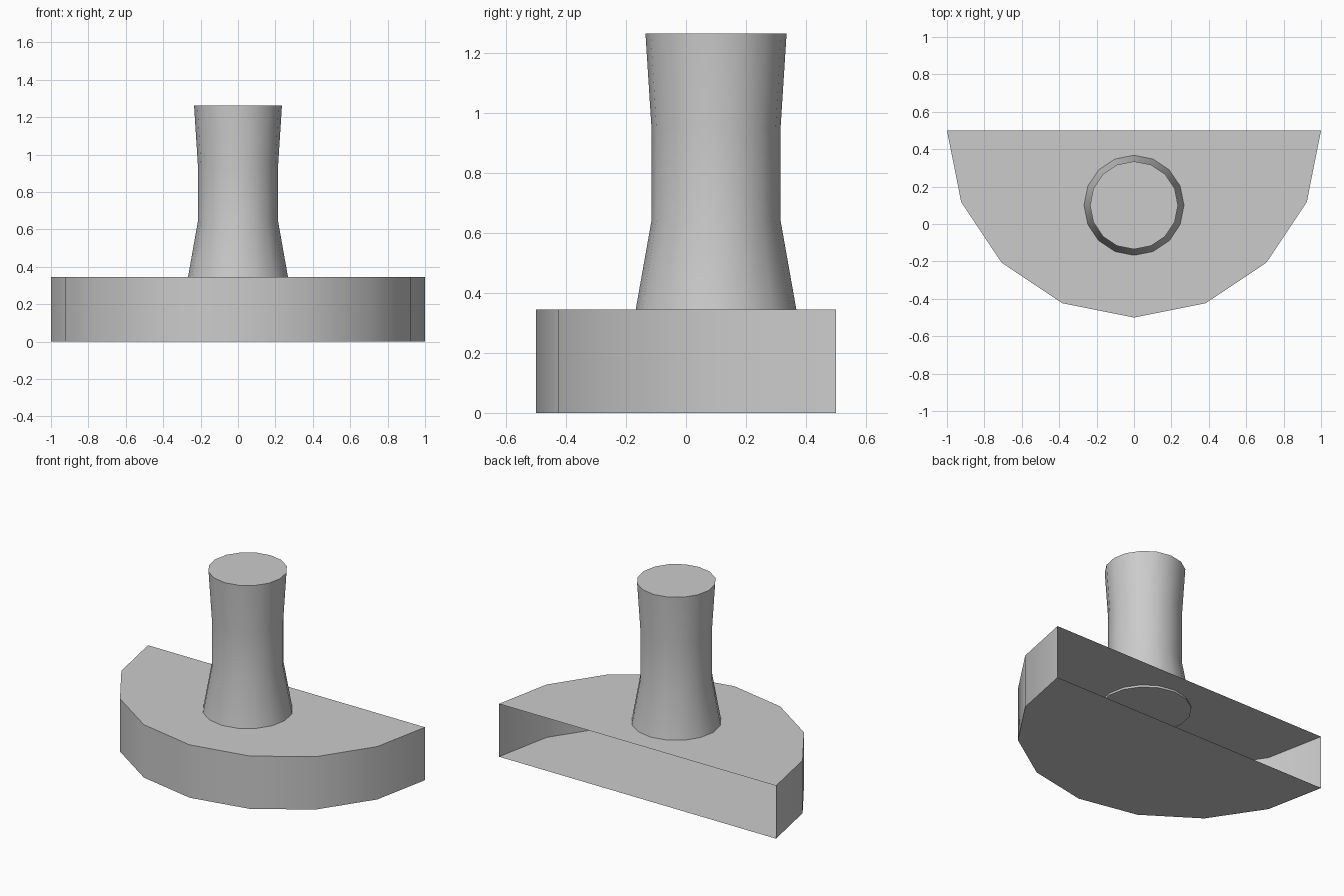
import bpy
import bmesh
from math import pi, cos, sin, radians

cube = bpy.data.objects.get("Cube")
if cube:
    bpy.data.objects.remove(cube, do_unlink=True)

# Single plain grey
grey = bpy.data.materials.new("plain grey")
grey.use_nodes = True
colour = (0.6, 0.6, 0.6, 1)
grey.diffuse_color = colour
grey.node_tree.nodes["Principled BSDF"].inputs["Base Color"].default_value = colour


def loft(name, rings, open_side=None):
    """Join matching rings of points into a capped solid, then drop an open side."""
    bm = bmesh.new()
    loops = [[bm.verts.new(p) for p in ring] for ring in rings]
    bm.faces.new(loops[0])
    bm.faces.new(loops[-1])
    count = len(loops[0])
    for low, high in zip(loops, loops[1:]):
        for i in range(count):
            j = (i + 1) % count
            bm.faces.new((low[i], low[j], high[j], high[i]))
    bmesh.ops.recalc_face_normals(bm, faces=bm.faces)
    if open_side:
        gone = [f for f in bm.faces if open_side(f)]
        bmesh.ops.delete(bm, geom=gone, context="FACES_ONLY")
    mesh = bpy.data.meshes.new(name)
    bm.to_mesh(mesh)
    bm.free()
    mesh.materials.append(grey)
    obj = bpy.data.objects.new(name, mesh)
    bpy.context.collection.objects.link(obj)
    bpy.ops.object.select_all(action="DESELECT")
    obj.select_set(True)
    bpy.context.view_layer.objects.active = obj
    bpy.ops.object.shade_smooth_by_angle(angle=radians(30))
    return obj


def arc(radius, centre_y, z, start, segments, points):
    step = 2 * pi / segments
    return [(radius * cos(start + i * step), centre_y + radius * sin(start + i * step), z)
            for i in range(points)]


# Half-round base shell, open along its flat back
loft("base_shell", [arc(1, 0.5, z, pi, 16, 9) for z in (0, 0.345)],
     open_side=lambda f: f.normal.y > 0.9)

# Waisted stem that pokes slightly through the top of the base
profile = [(0.27, 0.33), (0.215, 0.64), (0.215, 0.95), (0.235, 1.263)]
loft("stem", [arc(r, 0.1, z, 0, 16, 16) for r, z in profile])
